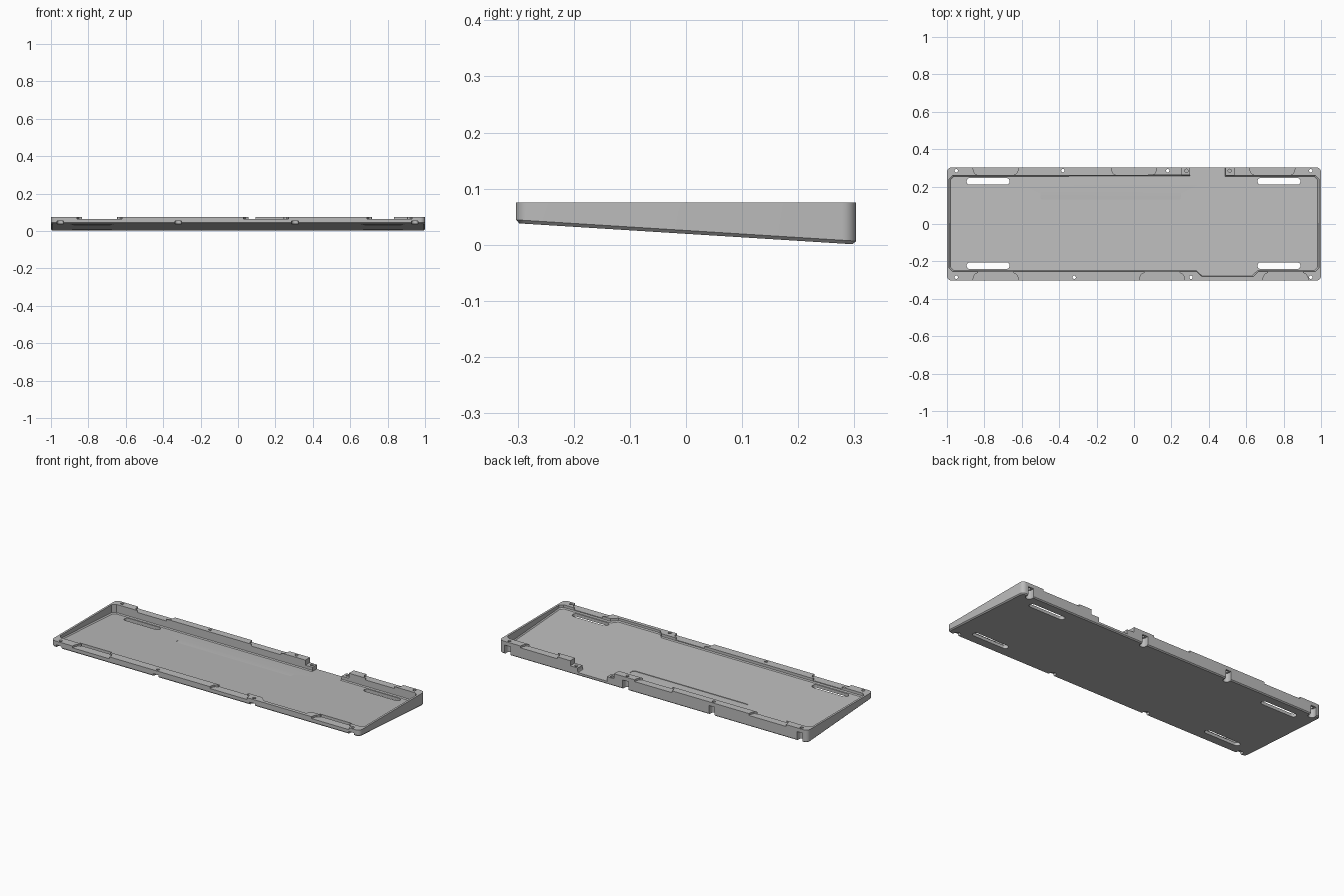
import bpy, bmesh
from math import pi, cos, sin

cube = bpy.data.objects.get("Cube")
if cube:
    bpy.data.objects.remove(cube, do_unlink=True)

HALF_X, HALF_Y, TOP = 1.0, 0.303, 0.075
CHAMFER, FLOOR = 0.006, 0.018


def underside(y):
    """Height of the tilted bottom plane."""
    return 0.0195 - 0.0625 * y


def flat(z):
    return lambda y: z


def tilted(offset):
    return lambda y: underside(y) + offset


def loft(name, rings):
    """Solid from (outline, height function) rings stacked upward."""
    bm = bmesh.new()
    loops = [[bm.verts.new((x, y, height(y))) for x, y in pts] for pts, height in rings]
    for low, high in zip(loops, loops[1:]):
        n = len(low)
        for i in range(n):
            j = (i + 1) % n
            bm.faces.new((low[i], low[j], high[j], high[i]))
    bm.faces.new(loops[0][::-1])
    bm.faces.new(loops[-1])
    bmesh.ops.recalc_face_normals(bm, faces=bm.faces)
    mesh = bpy.data.meshes.new(name)
    bm.to_mesh(mesh)
    bm.free()
    obj = bpy.data.objects.new(name, mesh)
    bpy.context.collection.objects.link(obj)
    return obj


def rounded(cx, cy, hx, hy, r, steps=6):
    """Rounded rectangle outline."""
    pts = []
    for k, (sx, sy) in enumerate(((1, 1), (-1, 1), (-1, -1), (1, -1))):
        for i in range(steps + 1):
            a = (k + i / steps) * pi / 2
            pts.append((cx + sx * (hx - r) + r * cos(a), cy + sy * (hy - r) + r * sin(a)))
    return pts


def cut(outline, bottom, top, name="cutter"):
    """Subtract a prism from the tray."""
    carve(loft(name, [(outline, bottom), (outline, top)]))


def carve(cutter):
    cutter.hide_render = True
    mod = tray.modifiers.new("cut", 'BOOLEAN')
    mod.operation, mod.solver, mod.object = 'DIFFERENCE', 'EXACT', cutter
    bpy.context.view_layer.objects.active = tray
    bpy.ops.object.modifier_apply(modifier=mod.name)
    bpy.data.objects.remove(cutter, do_unlink=True)


# Wedge-shaped body with a chamfered lower edge
outer = rounded(0, 0, HALF_X, HALF_Y, 0.025)
inset = rounded(0, 0, HALF_X - CHAMFER, HALF_Y - CHAMFER, 0.02)
tray = loft("tray", [(inset, tilted(0)), (outer, tilted(CHAMFER)), (outer, flat(TOP))])

# Main cavity, with the bay in the front rim and the opening in the back wall
cavity = [(-0.97, -0.253), (0.335, -0.253), (0.365, -0.282), (0.635, -0.282),
          (0.665, -0.253), (0.97, -0.253), (0.988, -0.235), (0.988, 0.24),
          (0.97, 0.259), (0.49, 0.259), (0.49, 0.34), (0.30, 0.34),
          (0.30, 0.261), (-0.97, 0.259), (-0.988, 0.24), (-0.988, -0.235)]
foot = [(x * 0.994, y * 0.982) for x, y in cavity]
carve(loft("cavity_cutter", [(foot, tilted(FLOOR)), (cavity, tilted(FLOOR + 0.006)),
                             (cavity, flat(0.12))]))

# Shallow level pocket in the floor that runs out toward the back
cut(rounded(-0.125, 0.165, 0.375, 0.035, 0.012),
    flat(underside(0.178) + FLOOR), flat(0.07), "floor_pocket_cutter")

# Four long slots through the floor
for x in (-0.78, 0.775):
    for y in (-0.223, 0.228):
        cut(rounded(x, y, 0.115, 0.018, 0.0179), flat(-0.1), flat(0.06), "slot_cutter")

# Clip recesses along the top of the front and back rims
for side, centres in ((-1, (-0.74, 0.15, 0.81)), (1, (-0.74, 0.0, 0.74))):
    for c in centres:
        half = [(0.122, 0.33), (0.119, 0.285), (0.11, 0.268), (0.095, 0.262), (0.09, 0.24)]
        pts = [(c + x, side * y) for x, y in half]
        pts += [(c - x, side * y) for x, y in reversed(half)]
        cut(pts, flat(0.064), flat(0.12), "recess_cutter")

# Low shelves beside the back opening, each with a screw hole
for x in (0.28, 0.512):
    cut(rounded(x, 0.29, 0.026, 0.06, 0.008), flat(0.045), flat(0.12), "shelf_cutter")
    cut(rounded(x, 0.284, 0.009, 0.009, 0.0089), flat(0.025), flat(0.12), "hole_cutter")

# Screw holes with round-ended pockets open below and outward
for side, xs in ((-1, (-0.95, -0.32, 0.305, 0.945)), (1, (-0.95, -0.38, 0.18, 0.945))):
    for x in xs:
        cut(rounded(x, side * 0.31, 0.018, 0.042, 0.0179), flat(-0.1), flat(0.053),
            "pocket_cutter")
        cut(rounded(x, side * 0.285, 0.009, 0.009, 0.0089), flat(0.03), flat(0.12),
            "hole_cutter")

# Single grey plastic
grey = bpy.data.materials.new("grey_plastic")
grey.use_nodes = True
colour = (0.5, 0.5, 0.5, 1)
grey.diffuse_color = colour
grey.node_tree.nodes["Principled BSDF"].inputs["Base Color"].default_value = colour
tray.data.materials.clear()
tray.data.materials.append(grey)
for face in tray.data.polygons:
    face.material_index = 0

# Smooth the rounded corners and keep hard edges sharp
bpy.ops.object.select_all(action='DESELECT')
tray.select_set(True)
bpy.context.view_layer.objects.active = tray
bpy.ops.object.shade_smooth_by_angle(angle=pi / 6)
